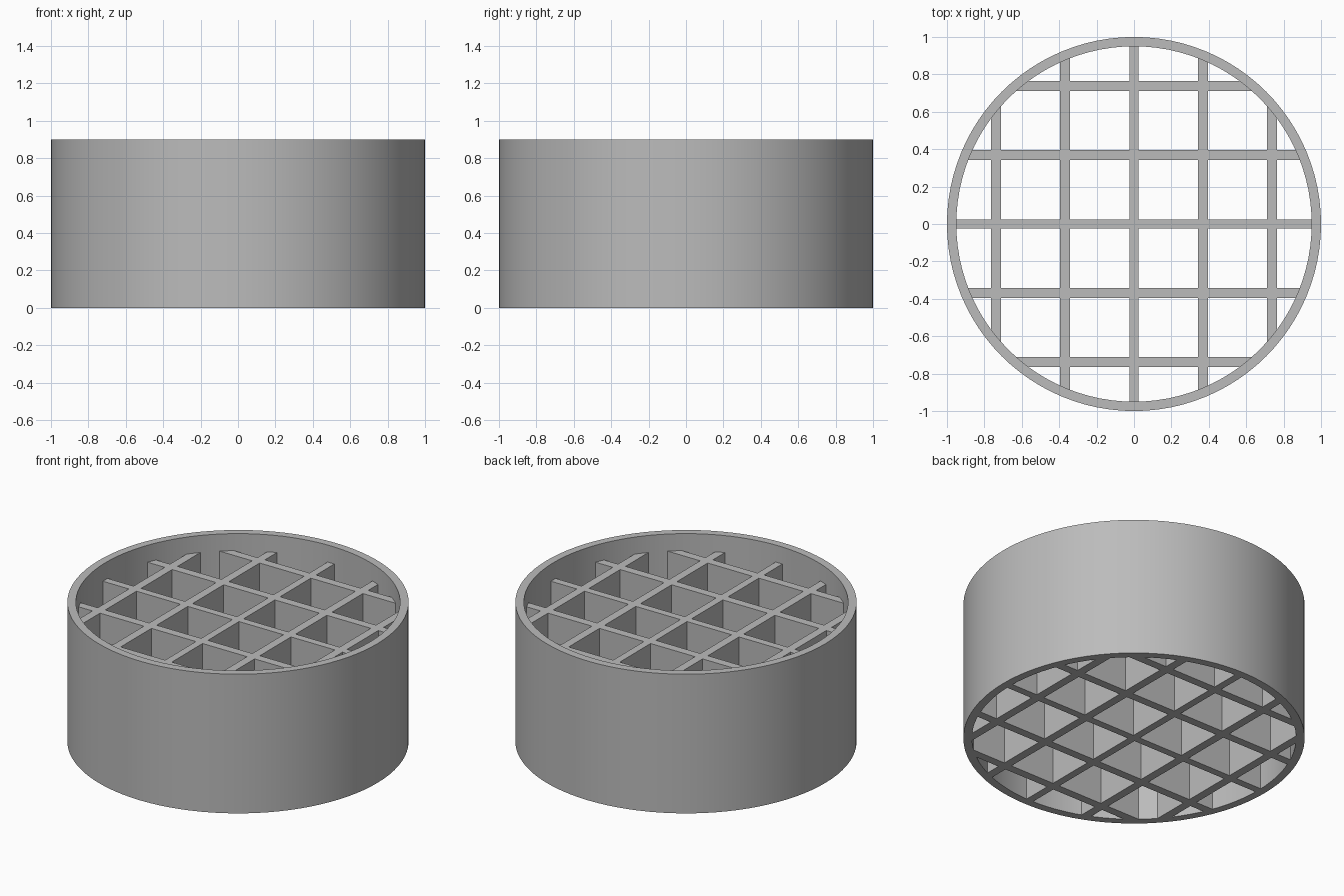
import bpy, bmesh, math
from mathutils import Matrix

if "Cube" in bpy.data.objects:
    bpy.data.objects.remove(bpy.data.objects["Cube"])

SEGMENTS = 96
OUTER, INNER, HEIGHT = 1.0, 0.95, 0.9
GRID_TOP = 0.79
BARS = [(-0.737, 0.054), (-0.369, 0.054), (0, 0.048), (0.369, 0.054), (0.737, 0.054)]

grey = bpy.data.materials.new("grey")
grey.diffuse_color = (0.5, 0.5, 0.5, 1)
grey.use_nodes = True
grey.node_tree.nodes["Principled BSDF"].inputs["Base Color"].default_value = grey.diffuse_color


def make_object(name, bm):
    bmesh.ops.recalc_face_normals(bm, faces=bm.faces)
    mesh = bpy.data.meshes.new(name)
    bm.to_mesh(mesh)
    bm.free()
    mesh.materials.append(grey)
    obj = bpy.data.objects.new(name, mesh)
    bpy.context.collection.objects.link(obj)
    return obj


def circle(bm, radius, z):
    step = 2 * math.pi / SEGMENTS
    return [bm.verts.new((radius * math.cos(i * step), radius * math.sin(i * step), z))
            for i in range(SEGMENTS)]


def smooth(obj):
    bpy.ops.object.select_all(action='DESELECT')
    obj.select_set(True)
    bpy.context.view_layer.objects.active = obj
    bpy.ops.object.shade_smooth_by_angle(angle=math.radians(30))


# Round outer wall, a rectangular section swept around the axis
bm = bmesh.new()
loops = [circle(bm, r, z) for r, z in
         ((OUTER, 0), (OUTER, HEIGHT), (INNER, HEIGHT), (INNER, 0))]
for a, b in zip(loops, loops[1:] + loops[:1]):
    for i in range(SEGMENTS):
        j = (i + 1) % SEGMENTS
        bm.faces.new((a[i], a[j], b[j], b[i]))
smooth(make_object("outer_wall", bm))

# Solid disc that becomes the lattice
bm = bmesh.new()
low, high = circle(bm, INNER + 0.001, 0), circle(bm, INNER + 0.001, GRID_TOP)
bm.faces.new(low)
bm.faces.new(high)
for i in range(SEGMENTS):
    j = (i + 1) % SEGMENTS
    bm.faces.new((low[i], low[j], high[j], high[i]))
lattice = make_object("lattice", bm)

# Cutter boxes that fill the openings between the bars
edges = [-1.2] + [c + s * w / 2 for c, w in BARS for s in (-1, 1)] + [1.2]
spans = list(zip(edges[::2], edges[1::2]))
bm = bmesh.new()
for x0, x1 in spans:
    for y0, y1 in spans:
        place = Matrix.Translation(((x0 + x1) / 2, (y0 + y1) / 2, 0.5))
        bmesh.ops.create_cube(bm, size=1, matrix=place @ Matrix.Diagonal((x1 - x0, y1 - y0, 2, 1)))
cutter = make_object("opening_cutter", bm)
cutter.hide_render = True

# Cut the openings
cut = lattice.modifiers.new("openings", 'BOOLEAN')
cut.operation = 'DIFFERENCE'
cut.solver = 'EXACT'
cut.object = cutter
bpy.ops.object.select_all(action='DESELECT')
lattice.select_set(True)
bpy.context.view_layer.objects.active = lattice
bpy.ops.object.modifier_apply(modifier=cut.name)
bpy.data.objects.remove(cutter)
